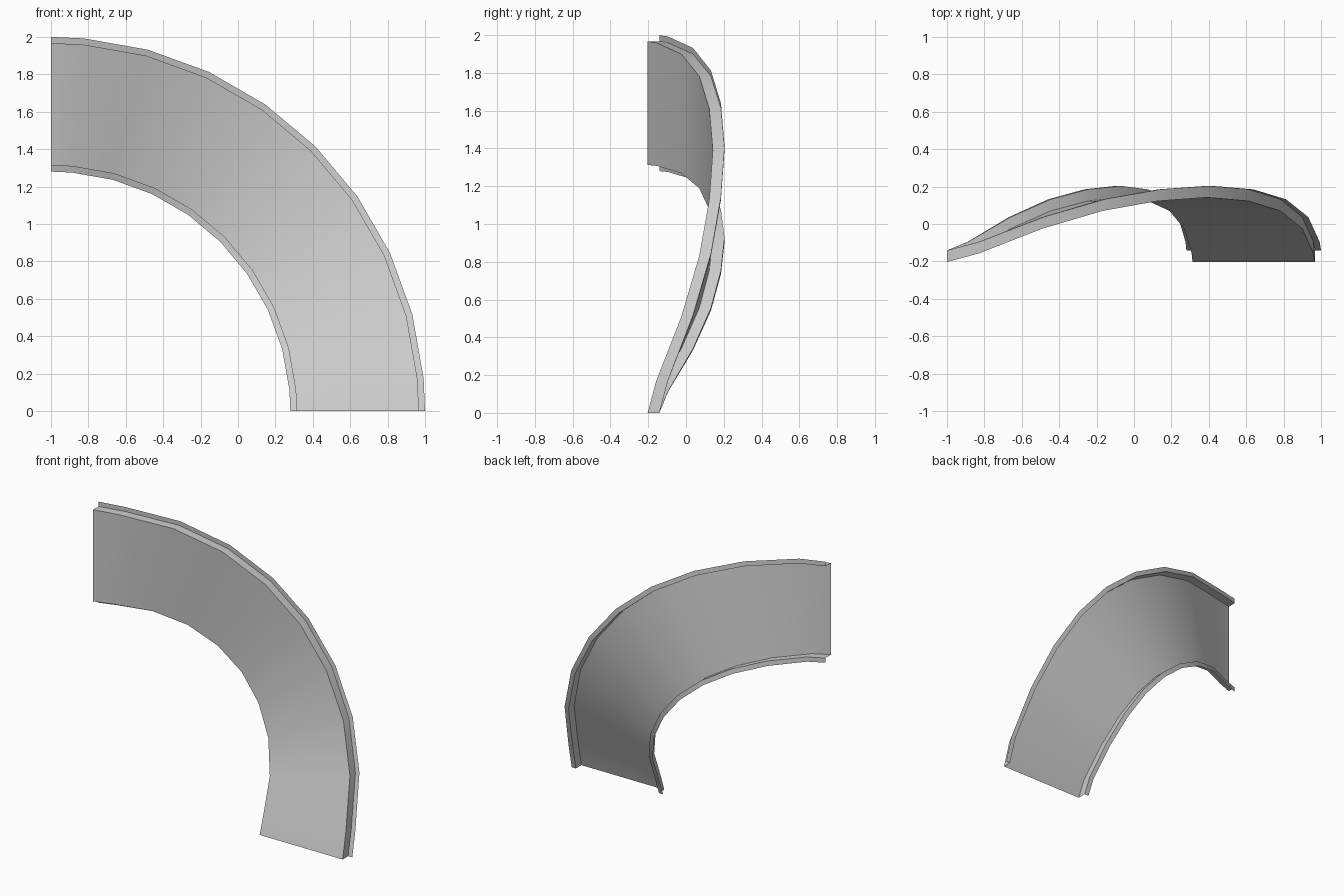
import bpy, bmesh
from math import radians, sin, cos

cube = bpy.data.objects.get("Cube")
if cube:
    bpy.data.objects.remove(cube, do_unlink=True)

# Flat grey finish
grey = bpy.data.materials.new("light_grey")
grey.use_nodes = True
colour = (0.6, 0.6, 0.6, 1)
grey.diffuse_color = colour
grey.node_tree.nodes["Principled BSDF"].inputs["Base Color"].default_value = colour

# Section: radius and depth of inner lip, inner wall, sheet, outer wall, outer lip
LIP = 0.062
section = [(1.28, LIP), (1.313, LIP), (1.313, 0), (1.967, 0), (1.967, LIP), (2.0, LIP)]

# Sweep stations: angle in degrees and bow depth, symmetric about the middle
half = [(0, -0.203), (5, -0.157), (15, -0.025), (25, 0.07), (35, 0.123)]
stations = half + [(45, 0.142)] + [(90 - a, y) for a, y in reversed(half)]

# Sweep the section round a quarter turn
bm = bmesh.new()
rows = []
for angle, bow in stations:
    t = radians(angle)
    rows.append([bm.verts.new((r * cos(t) - 1, bow + d, r * sin(t))) for r, d in section])
for low, high in zip(rows, rows[1:]):
    for j in range(len(section) - 1):
        bm.faces.new((low[j], low[j + 1], high[j + 1], high[j]))

mesh = bpy.data.meshes.new("curved_channel_panel")
bm.to_mesh(mesh)
bm.free()
mesh.materials.append(grey)
panel = bpy.data.objects.new("curved_channel_panel", mesh)
bpy.context.collection.objects.link(panel)

# Smooth along the sweep, crisp at the lips
bpy.ops.object.select_all(action='DESELECT')
panel.select_set(True)
bpy.context.view_layer.objects.active = panel
bpy.ops.object.shade_smooth_by_angle(angle=radians(35))
